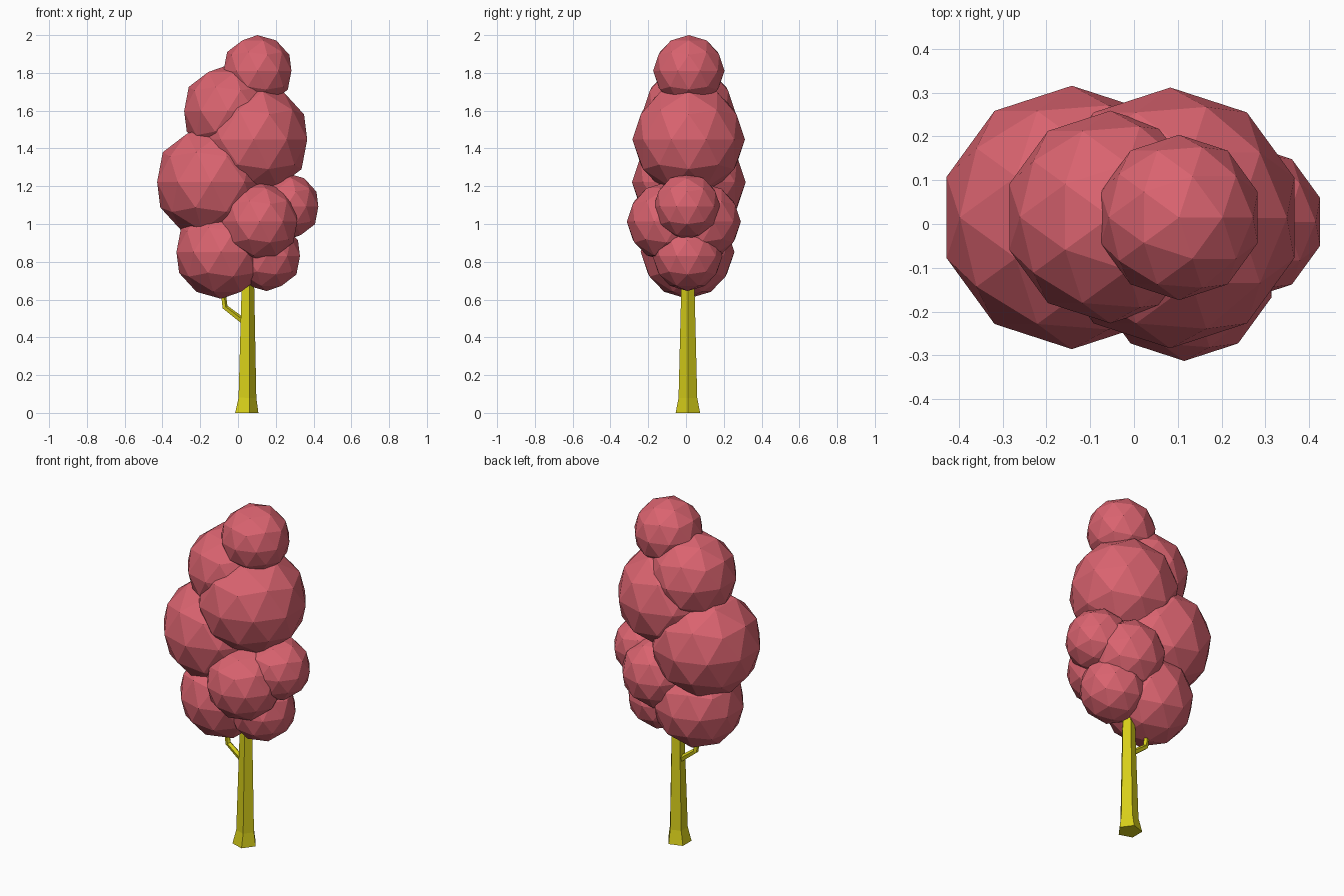
import bpy, bmesh, math
from mathutils import Vector

if "Cube" in bpy.data.objects:
    bpy.data.objects.remove(bpy.data.objects["Cube"])


def material(name, color):
    m = bpy.data.materials.new(name)
    m.diffuse_color = color
    m.use_nodes = True
    m.node_tree.nodes["Principled BSDF"].inputs["Base Color"].default_value = m.diffuse_color
    return m


LEAF = material("leaf_pink", (0.70, 0.125, 0.16, 1))
BARK = material("bark_yellow", (0.68, 0.62, 0.01, 1))


def tube(name, path, sides=5):
    """Closed tube through (point, radius) rings, each square to the path."""
    bm = bmesh.new()
    pts = [Vector(p) for p, _ in path]
    rings = []
    for i, (_, r) in enumerate(path):
        d = (pts[min(i + 1, len(pts) - 1)] - pts[max(i - 1, 0)]).normalized()
        if i == 0 and pts[0].z == 0:
            d = Vector((0, 0, 1))
        v = d.cross(Vector((1, 0, 0))).normalized()
        u = v.cross(d)
        ring = []
        for k in range(sides):
            a = 2 * math.pi * k / sides
            ring.append(bm.verts.new(pts[i] + r * (math.cos(a) * u + math.sin(a) * v)))
        rings.append(ring)
    for a, b in zip(rings, rings[1:]):
        for k in range(sides):
            n = (k + 1) % sides
            bm.faces.new((a[k], a[n], b[n], b[k]))
    bm.faces.new(rings[0])
    bm.faces.new(rings[-1])
    bmesh.ops.recalc_face_normals(bm, faces=bm.faces)
    me = bpy.data.meshes.new(name)
    bm.to_mesh(me)
    bm.free()
    ob = bpy.data.objects.new(name, me)
    bpy.context.collection.objects.link(ob)
    me.materials.append(BARK)


# Trunk with flared foot
tube("trunk", [((0.04, 0.01, 0), 0.068), ((0.045, 0.01, 0.08), 0.052),
               ((0.049, 0.01, 0.66), 0.037), ((0.06, 0.01, 1.2), 0.025)])

# Small side branch reaching into the lower left leaf ball
tube("branch", [((0.04, 0.01, 0.475), 0.018), ((-0.07, 0.01, 0.56), 0.016),
                ((-0.09, 0.01, 0.72), 0.013)])

# Leaf balls: name, centre, radius
balls = [
    ("top", (0.103, 0.015, 1.811), 0.189),
    ("upper_left", (-0.054, 0.016, 1.598), 0.243),
    ("upper_right", (0.083, 0.014, 1.447), 0.298),
    ("middle_left", (-0.142, 0.015, 1.222), 0.301),
    ("middle_front", (0.115, -0.104, 1.012), 0.209),
    ("middle_back", (0.115, 0.085, 1.012), 0.205),
    ("middle_right", (0.257, 0.005, 1.092), 0.177),
    ("lower_right", (0.152, 0.008, 0.83), 0.185),
    ("lower_left", (-0.09, 0.008, 0.852), 0.248),
]
for name, centre, radius in balls:
    bpy.ops.mesh.primitive_ico_sphere_add(subdivisions=2, radius=radius, location=centre)
    ob = bpy.context.object
    ob.name = "leaves_" + name
    ob.data.materials.append(LEAF)
